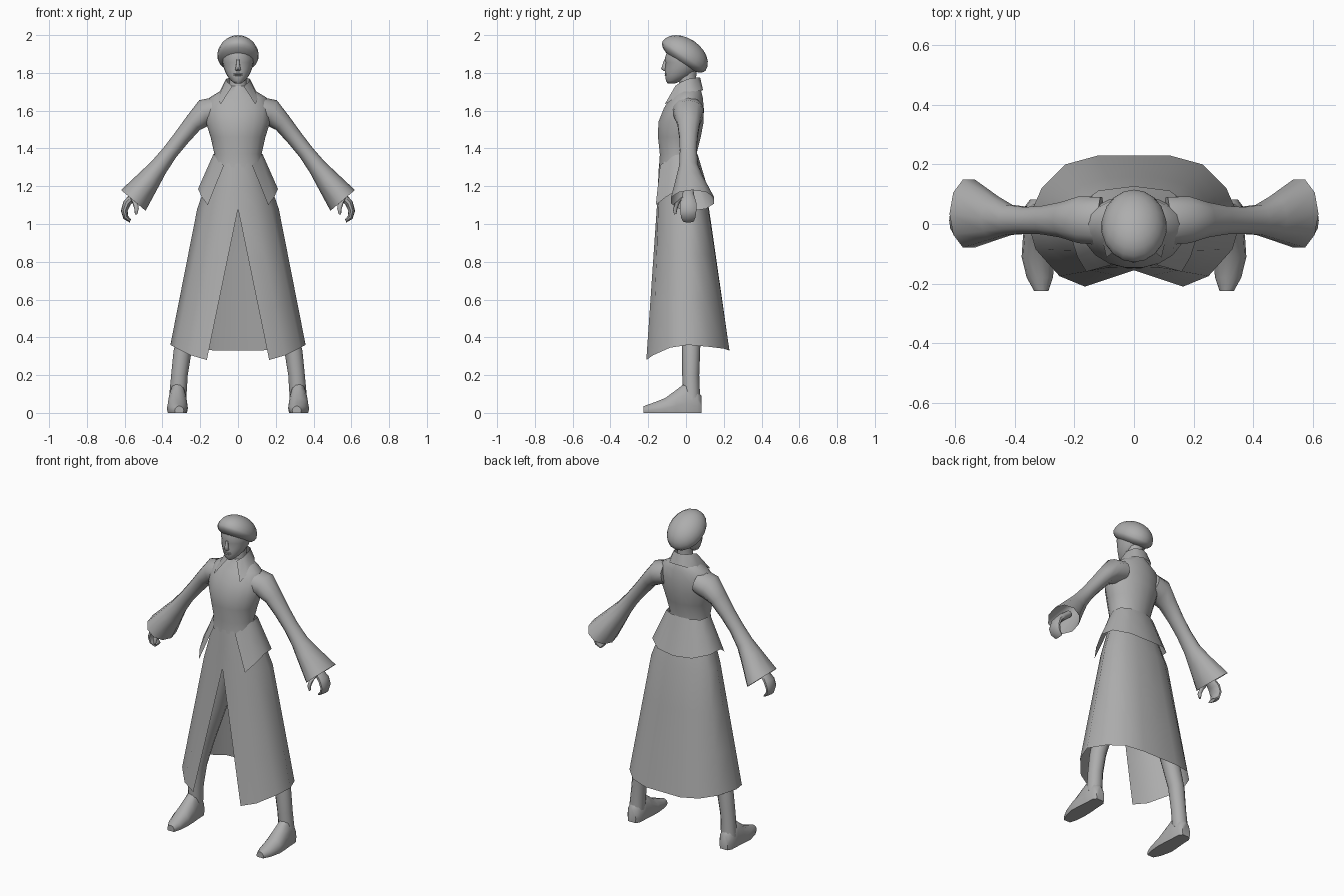
import bpy, bmesh, math
from mathutils import Vector, Matrix

cloth = bpy.data.materials.new("plain grey")
cloth.diffuse_color = (0.42, 0.42, 0.42, 1)


def finish(name, bm, mirror=False, angle=50):
    bmesh.ops.remove_doubles(bm, verts=bm.verts, dist=0.0005)
    bmesh.ops.recalc_face_normals(bm, faces=bm.faces)
    me = bpy.data.meshes.new(name)
    bm.to_mesh(me)
    bm.free()
    me.materials.append(cloth)
    ob = bpy.data.objects.new(name, me)
    bpy.context.collection.objects.link(ob)
    if mirror:
        m = ob.modifiers.new("mirror", 'MIRROR')
        m.merge_threshold = 0.001
    bpy.ops.object.select_all(action='DESELECT')
    ob.select_set(True)
    bpy.context.view_layer.objects.active = ob
    bpy.ops.object.shade_smooth_by_angle(angle=math.radians(angle))
    return ob


def loft(name, rings, closed=True, cap0=True, cap1=True, **kw):
    """Skin a list of point rings; closed=False gives an open sheet."""
    bm = bmesh.new()
    vs = [[bm.verts.new(p) for p in r] for r in rings]
    n = len(rings[0])
    for a, b in zip(vs, vs[1:]):
        for i in range(n if closed else n - 1):
            j = (i + 1) % n
            bm.faces.new((a[i], a[j], b[j], b[i]))
    if closed and cap0:
        bm.faces.new(vs[0])
    if closed and cap1:
        bm.faces.new(vs[-1])
    return finish(name, bm, **kw)


def oval(c, u, v, n=14):
    c, u, v = Vector(c), Vector(u), Vector(v)
    return [c + u * math.cos(2 * math.pi * i / n) + v * math.sin(2 * math.pi * i / n)
            for i in range(n)]


def level(z, hx, yf, yb, cx=0, n=18):
    """Horizontal oval with half width hx, from yf to yb."""
    return oval((cx, (yf + yb) / 2, z), (hx, 0, 0), (0, (yb - yf) / 2, 0), n)


def blend(a, b, t):
    return [Vector(p).lerp(Vector(q), t) for p, q in zip(a, b)]


# torso
loft("torso", [level(*r) for r in (
    (1.73, .052, -.045, .07), (1.70, .10, -.06, .082), (1.67, .15, -.085, .09),
    (1.61, .172, -.12, .096), (1.54, .17, -.148, .095), (1.46, .145, -.15, .08),
    (1.37, .125, -.14, .057), (1.30, .137, -.143, .06))], cap1=False)

# long skirt, open from the slit apex down to the hem
top = [(0, -.143, 1.32), (.06, -.132, 1.32), (.112, -.08, 1.32), (.132, -.025, 1.32),
       (.122, .02, 1.32), (.085, .045, 1.32), (.045, .056, 1.32), (0, .06, 1.32)]
apex = [(0, -.155, 1.08), (.09, -.147, 1.08), (.175, -.09, 1.08), (.216, 0, 1.08),
        (.20, .06, 1.08), (.14, .10, 1.08), (.07, .118, 1.08), (0, .122, 1.08)]
hem = [(.165, -.21, .28), (.25, -.175, .305), (.33, -.085, .345), (.358, .01, .36),
       (.31, .12, .35), (.23, .20, .34), (.12, .23, .33), (0, .23, .33)]
loft("skirt", [top, blend(top, apex, .5), apex] + [blend(apex, hem, t) for t in (.33, .67, 1)],
     closed=False, mirror=True)

# flared jacket tail with pointed front corners
waist = [(.075, -.137, 1.31), (.118, -.075, 1.36), (.13, -.03, 1.37),
         (.12, .025, 1.37), (.07, .052, 1.37), (0, .061, 1.37)]
tail = [(.16, -.16, 1.10), (.19, -.11, 1.14), (.212, -.04, 1.185),
        (.20, .05, 1.18), (.12, .112, 1.16), (0, .127, 1.15)]
loft("jacket_tail", [waist, blend(waist, tail, .5), tail], closed=False, mirror=True)

# bell sleeves: centre x, y, z / ring direction x, z / half height / half depth
rings = []
for x, y, z, nx, nz, h, d in (
        (.11, .01, 1.605, .15, .99, .068, .085), (.18, .014, 1.588, .35, .94, .072, .082),
        (.237, .014, 1.533, .72, .69, .05, .062), (.30, .013, 1.455, .79, .61, .044, .05),
        (.36, .012, 1.38, .78, .62, .042, .047), (.42, .014, 1.30, .76, .65, .049, .053),
        (.468, .02, 1.237, .76, .65, .062, .075), (.554, .035, 1.125, .763, .646, .085, .12)):
    rings.append(oval((x, y, z), (nx * h, 0, nz * h), (0, d, 0), 10))
loft("sleeve", rings, cap1=False, mirror=True)

# curled hands
rings = []
for x, z, nx, nz, h, d in (
        (.50, 1.19, .7, .7, .022, .028), (.55, 1.15, .75, .66, .022, .032),
        (.588, 1.11, .9, .43, .021, .045), (.602, 1.07, 1, 0, .018, .045),
        (.594, 1.035, .85, -.5, .015, .04), (.57, 1.016, .4, -.9, .009, .03)):
    rings.append(oval((x, .012, z), (nx * h, 0, nz * h), (0, d, 0), 10))
loft("hand", rings, mirror=True)
loft("thumb", [oval(c, (r, 0, 0), (0, r, .3 * r), 8) for c, r in (
    ((.56, -.012, 1.145), .014), ((.545, -.045, 1.115), .015),
    ((.537, -.057, 1.08), .012), ((.54, -.057, 1.052), .006))], mirror=True)

# legs
loft("leg", [level(z, hx, cy - hy, cy + hy, cx, 12) for z, cx, hx, cy, hy in (
    (.07, .32, .046, .03, .045), (.20, .31, .044, .025, .045), (.33, .293, .048, .027, .048),
    (.50, .245, .055, .025, .055), (.75, .17, .07, .025, .068), (1.02, .10, .085, .025, .08))],
    mirror=True)

# shoes with a flat sole
rings = []
for y, cx, hx, h in ((.083, .32, .028, .09), (.06, .32, .045, .12), (.0, .32, .048, .165),
                     (-.05, .32, .053, .125), (-.11, .321, .056, .08),
                     (-.18, .316, .044, .052), (-.225, .311, .024, .036)):
    ring = oval((cx, y, h * .3), (hx, 0, 0), (0, 0, h * .7), 14)
    rings.append([(p.x, p.y, max(p.z, 0)) for p in ring])
loft("shoe", rings, mirror=True)

# neck and head
loft("neck", [level(z, r, y - r, y + r, n=14) for z, r, y in (
    (1.66, .055, .01), (1.72, .046, .005), (1.82, .046, .012))])
loft("head", [level(*r) for r in (
    (1.745, .018, -.098, -.055), (1.758, .036, -.107, -.025), (1.785, .058, -.111, .03),
    (1.82, .074, -.112, .062), (1.855, .082, -.108, .078), (1.875, .084, -.114, .08),
    (1.92, .08, -.10, .08))])

# nose and lips
loft("nose", [oval((0, y, z), (w, 0, 0), (0, d, 0), 8) for z, y, w, d in (
    (1.87, -.11, .007, .006), (1.84, -.113, .010, .012),
    (1.82, -.114, .015, .018), (1.811, -.108, .011, .010))])
for z in (1.787, 1.795):
    loft("lip", [oval((x, -.108 + 6 * x * x, z), (0, r, 0), (0, 0, r * .55), 6)
                 for x, r in ((-.024, .002), (-.01, .007), (.01, .007), (.024, .002))])

# shirt collar with long points
inner = [(0, .075, 1.775), (.045, .058, 1.775), (.064, .01, 1.768),
         (.055, -.03, 1.75), (.03, -.057, 1.73)]
outer = [(0, .09, 1.71), (.06, .08, 1.705), (.098, .02, 1.70),
         (.105, -.06, 1.665), (.092, -.113, 1.633)]
loft("collar", [inner, outer], closed=False, mirror=True)

# soft beret, low at the back, flatter underneath
bm = bmesh.new()
bmesh.ops.create_uvsphere(bm, u_segments=18, v_segments=12, radius=1)
for v in bm.verts:
    v.co.z *= .094 if v.co.z > 0 else .052
    v.co.x *= .11
    v.co.y *= .138
bmesh.ops.transform(bm, verts=bm.verts, matrix=Matrix.Translation((0, -.01, 1.89))
                    @ Matrix.Rotation(math.radians(-34), 4, 'X'))
finish("beret", bm)
